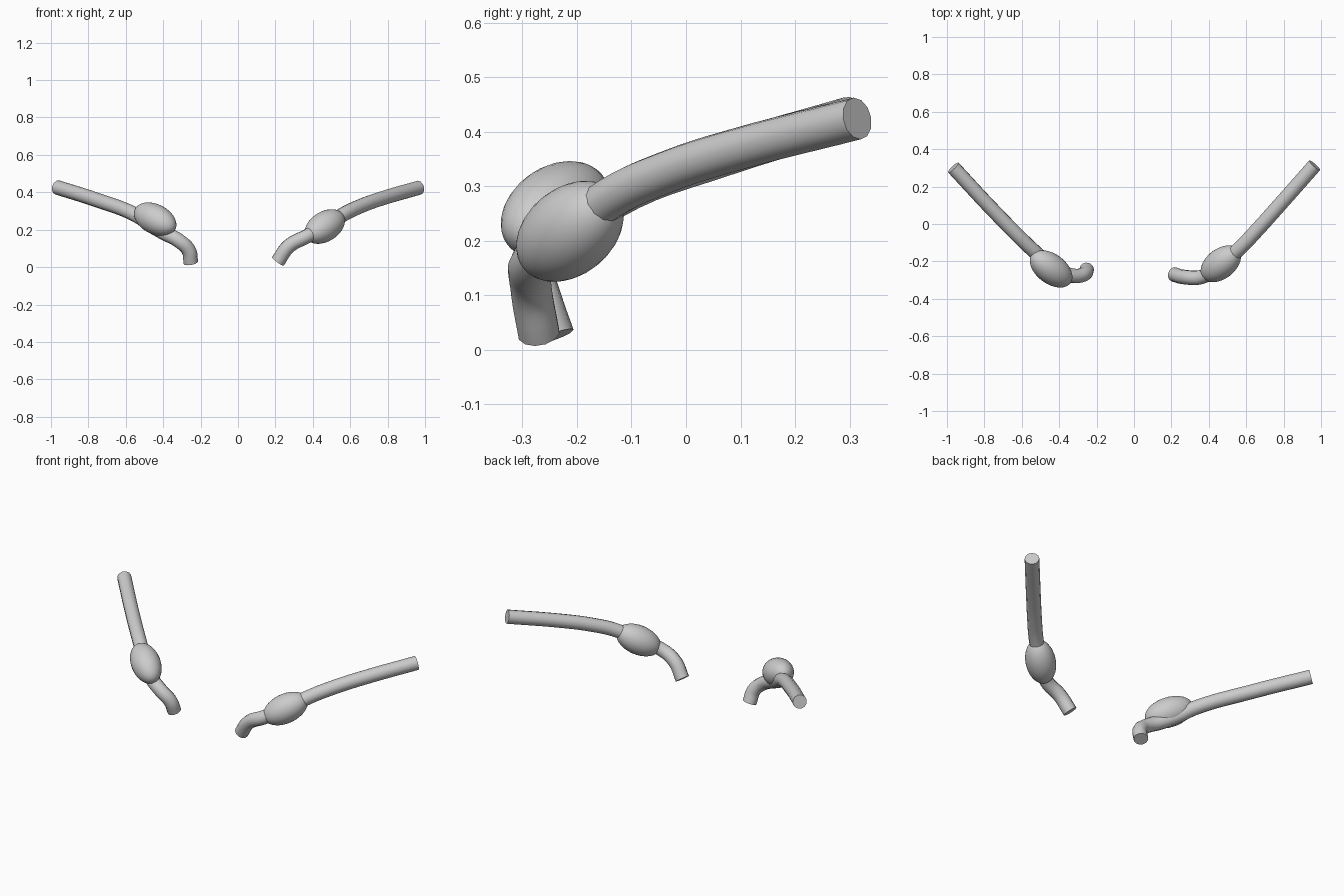
import bpy
from mathutils import Vector

if "Cube" in bpy.data.objects:
    bpy.data.objects.remove(bpy.data.objects["Cube"])

grey = bpy.data.materials.new("light grey")
grey.diffuse_color = (0.6, 0.6, 0.6, 1)
grey.use_nodes = True
grey.node_tree.nodes["Principled BSDF"].inputs["Base Color"].default_value = grey.diffuse_color


def finish(ob, name, angle):
    ob.name = name
    ob.data.materials.clear()
    ob.data.materials.append(grey)
    bpy.ops.object.select_all(action='DESELECT')
    ob.select_set(True)
    bpy.context.view_layer.objects.active = ob
    bpy.ops.object.shade_smooth_by_angle(angle=angle)


def tube(name, points, radius=0.039):
    """Capped round tube that follows a smooth path."""
    cu = bpy.data.curves.new(name, 'CURVE')
    cu.dimensions = '3D'
    cu.bevel_depth = radius
    cu.bevel_resolution = 4
    cu.resolution_u = 6
    cu.use_fill_caps = True
    sp = cu.splines.new('BEZIER')
    sp.bezier_points.add(len(points) - 1)
    for bp, p in zip(sp.bezier_points, points):
        bp.co = p
        bp.handle_left_type = bp.handle_right_type = 'AUTO'
    ob = bpy.data.objects.new(name, cu)
    bpy.context.collection.objects.link(ob)
    bpy.ops.object.select_all(action='DESELECT')
    ob.select_set(True)
    bpy.context.view_layer.objects.active = ob
    bpy.ops.object.convert(target='MESH')
    finish(bpy.context.object, name, 0.8)


def bulb(name, centre, axis, length, width):
    """Egg-like swelling, long along the given axis."""
    bpy.ops.mesh.primitive_uv_sphere_add(segments=32, ring_count=16, location=centre)
    ob = bpy.context.object
    ob.scale = (width, width, length)
    ob.rotation_mode = 'QUATERNION'
    ob.rotation_quaternion = Vector(axis).to_track_quat('Z', 'Y')
    finish(ob, name, 0.8)


# Right side: the tube runs through the middle of the bulb
tube("right_tube", [
    (0.213, -0.27, 0.03), (0.272, -0.284, 0.112), (0.365, -0.282, 0.163),
    (0.466, -0.213, 0.217), (0.56, -0.135, 0.28), (0.66, -0.03, 0.328),
    (0.766, 0.088, 0.366), (0.966, 0.314, 0.424)])
bulb("right_bulb", (0.464, -0.213, 0.217), (0.70, 0.555, 0.45), 0.131, 0.08)

# Left side: the bulb sits on top of the tube
tube("left_tube", [
    (-0.252, -0.243, 0.024), (-0.264, -0.266, 0.09), (-0.315, -0.278, 0.14),
    (-0.40, -0.25, 0.185), (-0.47, -0.20, 0.226), (-0.54, -0.14, 0.275),
    (-0.75, 0.07, 0.357), (-0.966, 0.302, 0.426)])
bulb("left_bulb", (-0.443, -0.24, 0.256), (0.745, -0.55, -0.38), 0.135, 0.08)
